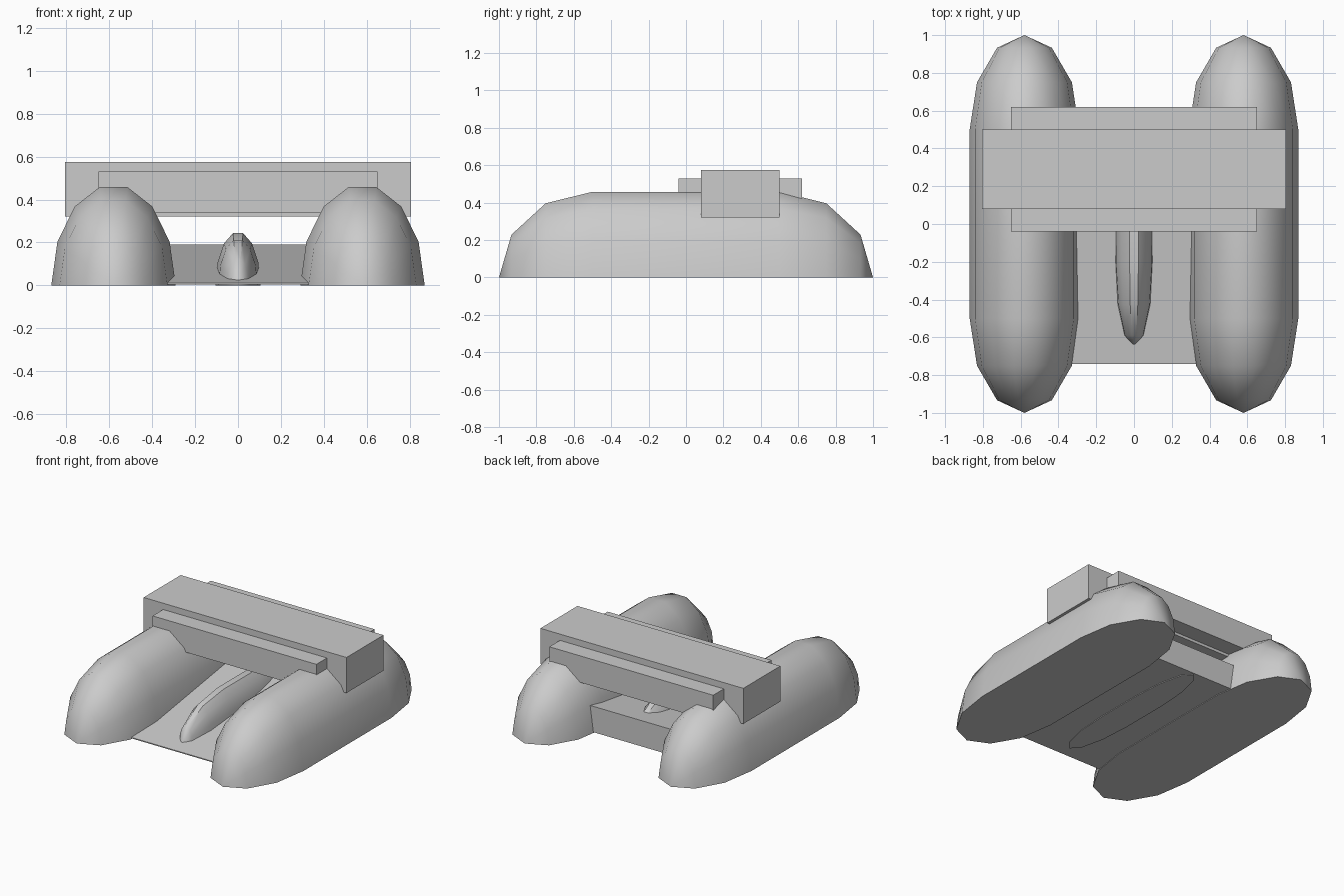
import bpy, bmesh
from math import sin, cos, pi, radians

if "Cube" in bpy.data.objects:
    bpy.data.objects.remove(bpy.data.objects["Cube"])


def finish(name, bm):
    bmesh.ops.recalc_face_normals(bm, faces=bm.faces)
    mesh = bpy.data.meshes.new(name)
    bm.to_mesh(mesh)
    bm.free()
    ob = bpy.data.objects.new(name, mesh)
    bpy.context.collection.objects.link(ob)
    return ob


def box(name, x, y0, y1, z0, z1):
    bm = bmesh.new()
    bmesh.ops.create_cube(bm, size=1)
    for v in bm.verts:
        v.co = (x if v.co.x > 0 else -x,
                y1 if v.co.y > 0 else y0,
                z1 if v.co.z > 0 else z0)
    return finish(name, bm)


def half_capsule(name, cx, cy, w, h, body, cap, sides=7):
    """Upper half of a capsule lying along y, with a flat base at z = 0."""
    bm = bmesh.new()
    stations = []
    for sgn, angles in ((-1, (90, 60, 30, 0)), (1, (0, 30, 60, 90))):
        for a in angles:
            stations.append((cy + sgn * (body + cap * sin(radians(a))), cos(radians(a))))
    rings = []
    for y, r in stations:
        rings.append([bm.verts.new((cx + w * r * cos(pi * i / sides), y,
                                    h * r * sin(pi * i / sides)))
                      for i in range(sides + 1)])
    for a, b in zip(rings, rings[1:]):
        for i in range(sides):
            bm.faces.new((a[i], a[i + 1], b[i + 1], b[i]))
        bm.faces.new((a[sides], a[0], b[0], b[sides]))  # base strip
    bmesh.ops.remove_doubles(bm, verts=bm.verts, dist=1e-4)
    ob = finish(name, bm)
    bpy.ops.object.select_all(action='DESELECT')
    ob.select_set(True)
    bpy.context.view_layer.objects.active = ob
    bpy.ops.object.shade_smooth_by_angle(angle=radians(40))
    return ob


# Two side pontoons
for side, cx in (("left", -0.58), ("right", 0.58)):
    half_capsule(side + "_pontoon", cx, 0, 0.29, 0.47, 0.5, 0.5)

# Slim central hull rising out of the ramp
half_capsule("centre_hull", 0, -0.025, 0.105, 0.25, 0.175, 0.45)

# Sloping floor between the pontoons: thin at the front, high at the back
ramp = box("floor_ramp", 0.4, -0.74, 0.61, 0.005, 0.19)
for v in ramp.data.vertices:
    if v.co.y < 0 and v.co.z > 0.1:
        v.co.z = 0.012

# Cross beam and the wider block over it
box("cross_beam", 0.65, -0.04, 0.62, 0.34, 0.53)
box("top_block", 0.805, 0.08, 0.5, 0.32, 0.575)
